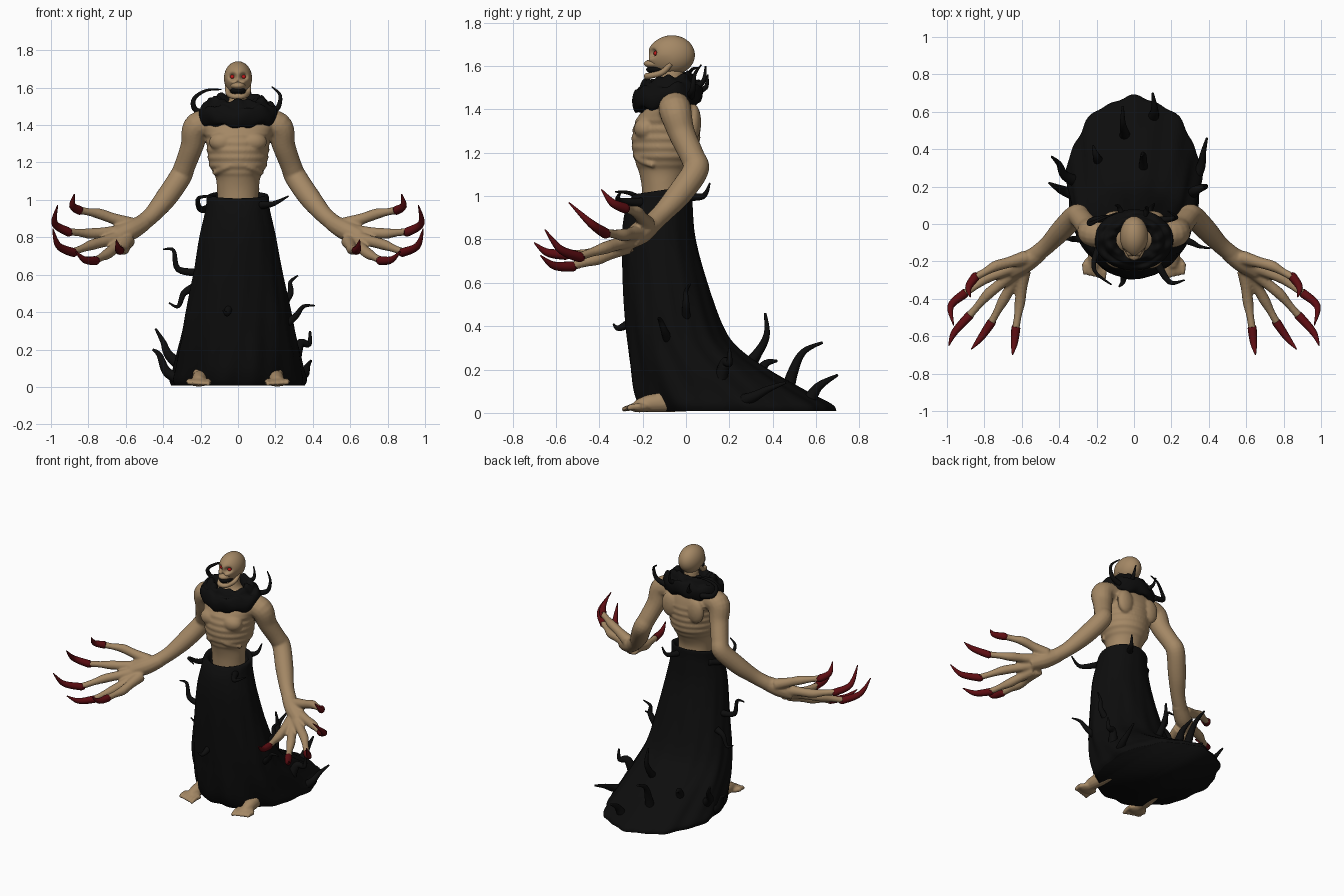
import bpy, bmesh, math
from mathutils import Vector, Matrix


def mat(name, rgb):
    m = bpy.data.materials.new(name)
    m.diffuse_color = (*rgb, 1)
    return m


SKIN = mat("tan skin", (0.37, 0.245, 0.13))
BLACK = mat("black cloth", (0.004, 0.004, 0.004))
CLAW = mat("dark red claw", (0.11, 0.004, 0.006))
EYE = mat("red eye", (0.55, 0.01, 0.01))


def spline(pts, n=6):
    """Catmull-Rom through tuples of any length."""
    p = [pts[0]] + list(pts) + [pts[-1]]
    out = []
    for i in range(1, len(p) - 2):
        for k in range(n):
            t = k / n
            out.append([0.5 * (2 * b + (c - a) * t + (2 * a - 5 * b + 4 * c - d) * t * t
                               + (3 * b - a - 3 * c + d) * t ** 3)
                        for a, b, c, d in zip(*p[i - 1:i + 3])])
    out.append(list(pts[-1]))
    return out


def loft(bm, rings, caps=True, loop=False):
    vs = [[bm.verts.new(c) for c in r] for r in rings]
    n = len(vs[0])
    pairs = list(zip(vs, vs[1:])) + ([(vs[-1], vs[0])] if loop else [])
    for a, b in pairs:
        for i in range(n):
            j = (i + 1) % n
            bm.faces.new((a[i], a[j], b[j], b[i]))
    if caps and not loop:
        bm.faces.new(vs[0])
        bm.faces.new(vs[-1])


def tube(bm, pts, sides=12, n=6):
    """Round tube through (x, y, z, radius) points."""
    s = spline(pts, n)
    c = [Vector(q[:3]) for q in s]
    rings, nrm = [], None
    for i, q in enumerate(s):
        t = (c[min(i + 1, len(c) - 1)] - c[max(i - 1, 0)]).normalized()
        nrm = t.orthogonal() if nrm is None else nrm - t * nrm.dot(t)
        nrm.normalize()
        b = t.cross(nrm)
        r = max(q[3], 0.002)
        rings.append([c[i] + r * (math.cos(a) * nrm + math.sin(a) * b)
                      for a in (2 * math.pi * k / sides for k in range(sides))])
    loft(bm, rings)


def ball(bm, c, r, sub=3):
    m = Matrix.Translation(c) @ Matrix.Diagonal((*r, 1))
    return bmesh.ops.create_icosphere(bm, subdivisions=sub, radius=1, matrix=m)["verts"]


def finish(bm, name, material, remesh=0):
    bmesh.ops.recalc_face_normals(bm, faces=bm.faces)
    for f in bm.faces:
        f.smooth = True
    me = bpy.data.meshes.new(name)
    bm.to_mesh(me)
    bm.free()
    me.materials.append(material)
    ob = bpy.data.objects.new(name, me)
    bpy.context.collection.objects.link(ob)
    if remesh:
        m = ob.modifiers.new("blend", "REMESH")
        m.mode, m.voxel_size, m.use_smooth_shade = "VOXEL", remesh, True
        m = ob.modifiers.new("soften", "SMOOTH")
        m.factor, m.iterations = 0.5, 4
    return ob


def ring(z, hx, cy, hy, n=48, f=lambda a: 1):
    return [(hx * math.cos(a) * f(a), cy + hy * math.sin(a) * f(a), z)
            for a in (2 * math.pi * k / n for k in range(n))]


# Torso: z, half width, centre y, half depth, with rib ripples
bm = bmesh.new()
prof = [(.96, .11, -.10, .10), (1.05, .112, -.105, .10), (1.12, .12, -.10, .12), (1.18, .152, -.095, .147),
        (1.26, .165, -.093, .157), (1.34, .175, -.085, .15), (1.41, .2, -.07, .12), (1.46, .14, -.065, .09),
        (1.51, .06, -.065, .06), (1.58, .045, -.06, .045)]
rings = []
for z, hx, cy, hy in spline(prof, 8):
    k = 1 + (0.022 * math.sin((z - 1.13) * 150) if 1.13 < z < 1.36 else 0)
    rings.append(ring(z, hx * k, cy, hy * k))
loft(bm, rings)
for s in (1, -1):
    M = lambda pts: [(s * p[0], *p[1:]) for p in pts]
    ball(bm, (s * .08, -.185, 1.31), (.075, .055, .055))        # chest muscle
    ball(bm, (s * .10, .035, 1.34), (.06, .035, .085))          # shoulder blade
    tube(bm, M([(.0, -.232, 1.2, .015), (.07, -.215, 1.17, .015), (.13, -.15, 1.14, .012)]))
    # Arm from collarbone to wrist
    tube(bm, M([(.10, -.05, 1.41, .07), (.215, -.05, 1.395, .075), (.245, -.02, 1.29, .062),
                (.285, .03, 1.18, .057), (.31, .045, 1.12, .06), (.385, -.03, 1.01, .058),
                (.46, -.11, .92, .047), (.52, -.16, .87, .046)]), 16)
    ball(bm, (s * .295, .065, 1.145), (.04, .04, .045))
    # Palm
    tube(bm, M([(.5, -.15, .88, .045), (.58, -.205, .835, .055), (.66, -.255, .80, .045)]))
    # Feet with ankles and toes
    tube(bm, M([(.19, -.08, .25, .04), (.2, -.09, .12, .04), (.2, -.11, .05, .042)]))
    tube(bm, M([(.19, .01, .035, .03), (.195, -.07, .045, .042), (.205, -.16, .045, .042),
                (.21, -.23, .03, .028)]))
    ball(bm, (s * .21, -.215, .026), (.062, .05, .024))
    for i in range(5):
        x = .158 + .026 * i
        tube(bm, M([(x, -.21, .028, .018), (x, -.255, .027, .014),
                    (x + .003, -.295 + .008 * i, .014, .012)]), 8, 4)

# Fingers: root, knuckle, claw base (mirrored), then claw bend and tip
fingers = [
    [(.58, -.18, .87), (.74, -.225, .925), (.85, -.285, .945), (.885, -.34, .97), (.875, -.39, 1.03)],
    [(.62, -.22, .83), (.79, -.29, .82), (.91, -.375, .83), (.98, -.44, .875), (.965, -.54, .97)],
    [(.63, -.25, .80), (.78, -.375, .76), (.885, -.495, .72), (.96, -.58, .755), (.99, -.65, .845)],
    [(.62, -.27, .77), (.70, -.41, .71), (.765, -.53, .675), (.82, -.61, .68), (.87, -.67, .725)],
    [(.59, -.25, .78), (.61, -.42, .735), (.632, -.56, .73), (.64, -.64, .74), (.65, -.70, .785)]]
claws = bmesh.new()
for f in fingers:
    for s in (1, -1):
        p = [Vector((s * x, y, z)) for x, y, z in f]
        mid = p[1].lerp(p[2], .5)
        tube(bm, [(*p[0], .04), (*p[0].lerp(p[1], .55), .03), (*p[1], .029), (*mid, .021), (*p[2], .021)])
        tube(claws, [(*p[2].lerp(mid, .15), .019), (*p[2], .024), (*p[3], .018), (*p[4], .003)], 12, 7)
finish(bm, "body", SKIN, .0075)
finish(claws, "claws", CLAW)

# Head: skull with sunken sockets, nose hollow and temples
bm = bmesh.new()
for v in ball(bm, (0, -.065, 1.65), (.075, .106, .091), 5):
    x, y, z = v.co
    front = max(0, min(1, (-.06 - y) / .08))
    low = max(0, (1.65 - z) / .09)
    v.co.x *= 1 - .25 * low * front
    v.co.y -= .022 * low * front
    for ex, ez, w, d in ((.03, 1.658, .017, .035), (-.03, 1.658, .017, .035), (0, 1.628, .008, .015),
                         (.034, 1.632, .014, -.01), (-.034, 1.632, .014, -.01), (0, 1.68, .03, -.005)):
        v.co.y += d * front * math.exp(-((x - ex) ** 2 + (z - ez) ** 2) / (w * w))
ball(bm, (0, -.145, 1.61), (.04, .05, .022))
tube(bm, [(-.058, -.07, 1.61, .012), (-.052, -.11, 1.57, .014), (-.032, -.165, 1.555, .014), (0, -.178, 1.552, .016),
          (.032, -.165, 1.555, .014), (.052, -.11, 1.57, .014), (.058, -.07, 1.61, .012)])
finish(bm, "skull", SKIN)
bm = bmesh.new()
ball(bm, (0, -.13, 1.583), (.042, .054, .022))
finish(bm, "mouth", BLACK)
bm = bmesh.new()
for s in (1, -1):
    ball(bm, (s * .03, -.138, 1.658), (.012, .012, .011))
finish(bm, "eyes", EYE)

# Robe: z, half width, front y, back y, with wavy folds and a raised back waist
bm = bmesh.new()
prof = [(.99, .12, -.21, .01), (1.025, .14, -.23, .02), (1.02, .165, -.25, .03), (.95, .172, -.28, .03),
        (.8, .205, -.295, .045), (.6, .24, -.29, .10), (.4, .28, -.275, .17), (.3, .3, -.265, .24),
        (.2, .325, -.255, .38), (.1, .345, -.24, .55), (.04, .36, -.22, .66), (.008, .35, -.2, .68)]
rings = []
for z, hx, y0, y1 in spline(prof, 7):
    amp = .008 + .02 * max(0, min(1, (.9 - z) / .8))
    fold = lambda a: 1 + amp * (math.sin(9 * a + 5 * z) + .6 * math.sin(17 * a - 9 * z)) * .7
    r = ring(z, hx, (y0 + y1) / 2, (y1 - y0) / 2, 120, fold)
    up = max(0, min(1, (z - .85) / .15))
    rings.append([(x, y, q + .15 * up * (y + .1)) for x, y, q in r])
loft(bm, rings)
finish(bm, "robe", BLACK)

# Collar: closed cowl profile swept round the neck (radius factor, z)
bm = bmesh.new()
prof = [(.45, 1.52), (.6, 1.55), (.74, 1.535), (.8, 1.515), (.92, 1.505), (1.0, 1.47), (.97, 1.43),
        (.85, 1.41), (.6, 1.43), (.45, 1.47)]
rings = []
for k in range(96):
    a = 2 * math.pi * k / 96
    c, sn = math.cos(a), math.sin(a)
    rings.append([(r * .21 * c, -.085 + r * .163 * sn,
                   z + .018 * sn + .008 * math.sin(5 * a + 14 * r) + .005 * math.sin(11 * a - 9 * r))
                  for r, z in spline(prof, 3)])
loft(bm, rings, loop=True)
finish(bm, "collar", BLACK)

# Tendrils: points from root to tip, tapering
collar = [[(-.14, .03, 1.46), (-.225, .02, 1.48), (-.235, .0, 1.54), (-.17, .03, 1.585), (-.09, .06, 1.59)],
          [(.14, .02, 1.46), (.21, .03, 1.49), (.225, .04, 1.56), (.18, .07, 1.605)],
          [(.05, .03, 1.5), (.07, .08, 1.53), (.06, .09, 1.6)],
          [(-.06, .03, 1.48), (-.08, .09, 1.5), (-.1, .1, 1.56)]]
waist = [[(-.14, -.05, .96), (-.2, -.15, .95), (-.21, -.25, 1.01), (-.12, -.325, 1.02)],
         [(.12, -.2, .97), (.19, -.31, .98), (.27, -.30, 1.02)],
         [(.04, 0, 1.0), (.09, .08, 1.0), (.11, .11, 1.06)],
         [(-.2, -.08, .61), (-.32, -.08, .63), (-.345, -.08, .73), (-.4, -.08, .735)],
         [(-.24, .0, .53), (-.29, .0, .5), (-.32, .0, .43), (-.37, .0, .45)],
         [(.23, .0, .43), (.28, .0, .5), (.28, .0, .56), (.32, .02, .595)],
         [(.25, -.08, .33), (.31, -.1, .38), (.35, -.12, .43), (.41, -.13, .435)],
         [(-.05, -.25, .42), (-.06, -.31, .39), (-.08, -.335, .41)]]
hem = [[(-.3, .15, .04), (-.38, .18, .08), (-.42, .2, .17), (-.455, .22, .2)],
       [(-.29, .22, .1), (-.37, .26, .17), (-.4, .32, .24), (-.44, .36, .31)],
       [(.3, .15, .12), (.33, .18, .23), (.38, .2, .23), (.385, .2, .3)],
       [(.3, .2, .04), (.355, .3, .07), (.37, .38, .11), (.39, .46, .14)],
       [(.06, .18, .14), (.05, .3, .24), (.05, .37, .35), (.04, .365, .46)],
       [(-.05, .46, .06), (-.05, .49, .18), (-.06, .54, .28), (-.06, .63, .325)],
       [(.1, .56, .04), (.11, .61, .12), (.1, .70, .175)],
       [(-.18, .32, .12), (-.2, .36, .22), (-.22, .42, .24)]]
for name, group, r0 in (("collar_tendrils", collar, .017), ("waist_tendrils", waist, .02),
                        ("hem_tendrils", hem, .03)):
    bm = bmesh.new()
    for p in group:
        tube(bm, [(*q, r0 * (1.15 - .95 * i / (len(p) - 1))) for i, q in enumerate(p)], 10)
    finish(bm, name, BLACK)
